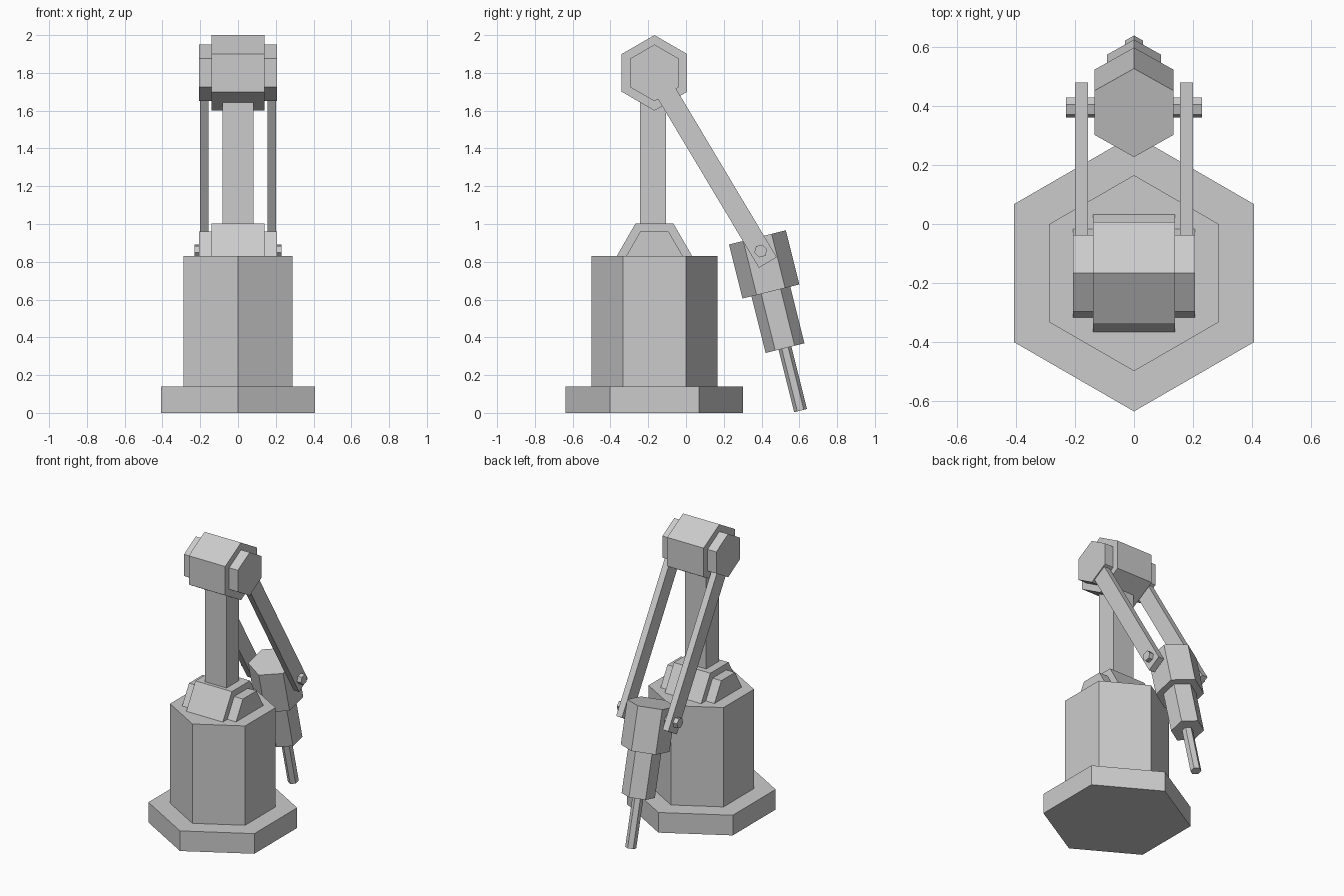
import bpy, bmesh, math
from mathutils import Vector

if "Cube" in bpy.data.objects:
    bpy.data.objects.remove(bpy.data.objects["Cube"])


def prism(name, start, end, points, u):
    """Extrude a flat profile from start to end; u is the profile's first axis."""
    start, end, u = Vector(start), Vector(end), Vector(u).normalized()
    v = (end - start).normalized().cross(u)
    bm = bmesh.new()
    face = bm.faces.new([bm.verts.new(start + u * a + v * b) for a, b in points])
    ext = bmesh.ops.extrude_face_region(bm, geom=[face], use_keep_orig=True)
    verts = [g for g in ext["geom"] if isinstance(g, bmesh.types.BMVert)]
    bmesh.ops.translate(bm, verts=verts, vec=end - start)
    bmesh.ops.recalc_face_normals(bm, faces=bm.faces)
    mesh = bpy.data.meshes.new(name)
    bm.to_mesh(mesh)
    bm.free()
    obj = bpy.data.objects.new(name, mesh)
    bpy.context.collection.objects.link(obj)
    return obj


def hexagon(name, start, end, r, corner):
    pts = [(r * math.cos(i * math.pi / 3), r * math.sin(i * math.pi / 3)) for i in range(6)]
    return prism(name, start, end, pts, corner)


def rect(name, start, end, w, h, u):
    return prism(name, start, end, [(-w, -h), (w, -h), (w, h), (-w, h)], u)


CY = -0.167          # column centre line
Y, Z = (0, 1, 0), (0, 0, 1)

# Pedestal
hexagon("base_plate", (0, CY, 0), (0, CY, 0.14), 0.47, Y)
hexagon("pedestal", (0, CY, 0.14), (0, CY, 0.83), 0.333, Y)

# Shoulder and elbow: a wide hub with smaller end caps
for part, z, corner in (("shoulder", 0.83, Y), ("elbow", 1.8, Z)):
    hexagon(part + "_hub", (-0.14, CY, z), (0.14, CY, z), 0.2, corner)
    for side, s in (("left", -1), ("right", 1)):
        hexagon(f"{part}_cap_{side}", (s * 0.14, CY, z), (s * 0.207, CY, z), 0.15, corner)

# Upright post
rect("post", (0, CY - 0.007, 0.9), (0, CY - 0.007, 1.75), 0.082, 0.069, (1, 0, 0))

# Twin forearm bars
reach = Vector((0, 0.513, -0.858)) * 1.17
for side, s in (("left", -1), ("right", 1)):
    top = Vector((s * 0.178, CY, 1.8))
    rect("forearm_" + side, top, top + reach, 0.022, 0.055, (1, 0, 0))

# Tilted tool: stepped hexagonal body hanging from the wrist pin
tilt = math.radians(14)
axis = Vector((0, math.sin(tilt), -math.cos(tilt)))
across = Vector((0, math.cos(tilt), math.sin(tilt)))
head = Vector((0, 0.378, 0.929))
for name, a, b, r in (("tool_head", 0, 0.295, 0.155),
                      ("tool_body", 0.295, 0.604, 0.106),
                      ("tool_tip", 0.604, 0.945, 0.035)):
    hexagon(name, head + axis * a, head + axis * b, r, across)
pin = head + axis * 0.074
offset = Vector((0.231, 0, 0))
hexagon("wrist_pin", pin - offset, pin + offset, 0.035, across)
